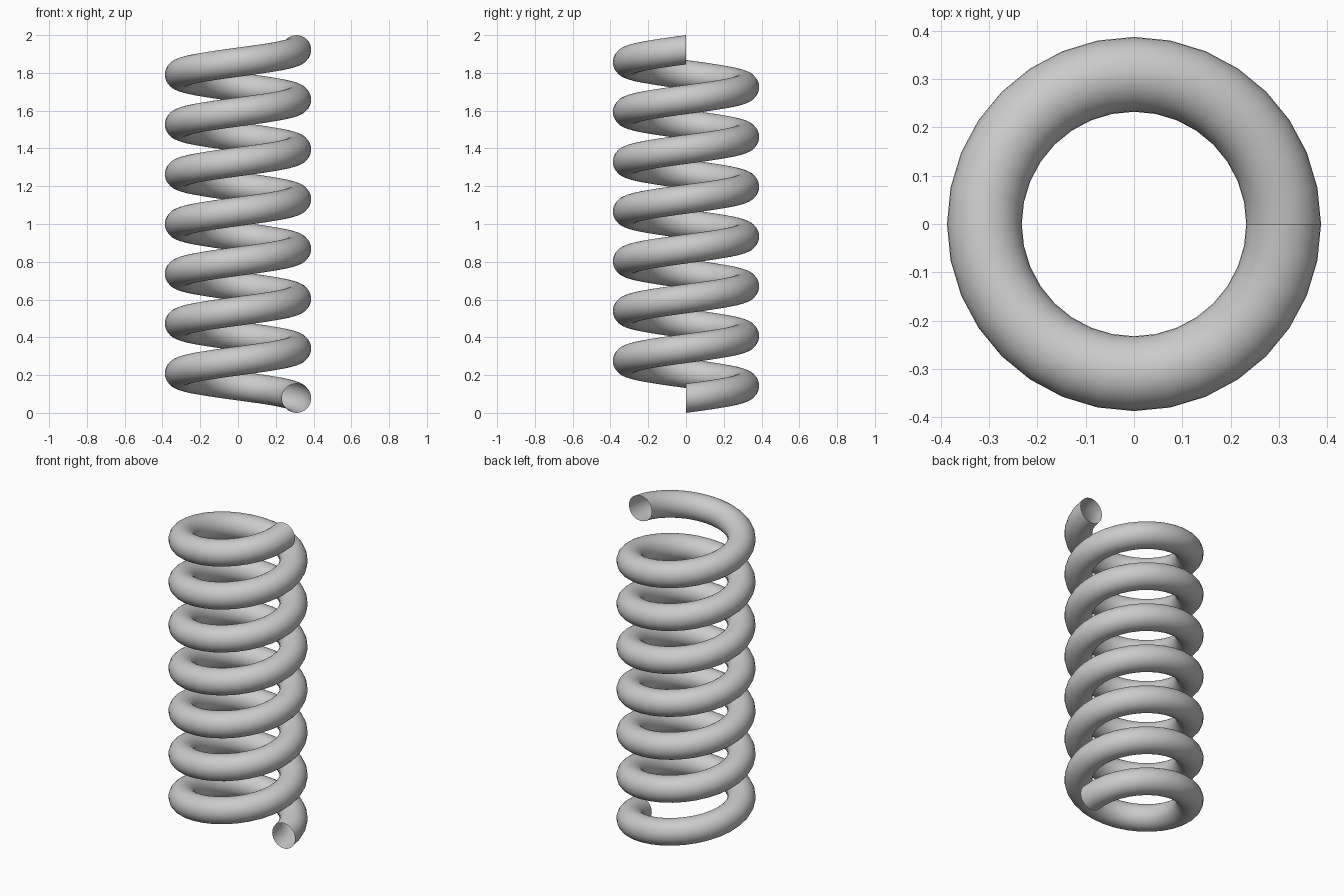
import bpy, bmesh
from math import sin, cos, tau

if "Cube" in bpy.data.objects:
    bpy.data.objects.remove(bpy.data.objects["Cube"])

COIL_R, WIRE_R = 0.31, 0.0775
TURNS, STEPS, SIDES = 7, 32, 32
RISE = 2 - 2 * WIRE_R

# Coil spring: an upright circle swept up a right-handed helix, ends left open
bm = bmesh.new()
rings = []
for i in range(TURNS * STEPS + 1):
    t = tau * i / STEPS
    z = WIRE_R + RISE * i / (TURNS * STEPS)
    ring = []
    for j in range(SIDES):
        a = tau * j / SIDES
        d = COIL_R + WIRE_R * cos(a)
        ring.append(bm.verts.new((d * cos(t), d * sin(t), z + WIRE_R * sin(a))))
    rings.append(ring)

# Skin between neighbouring rings
for lower, upper in zip(rings, rings[1:]):
    for j in range(SIDES):
        k = (j + 1) % SIDES
        face = bm.faces.new((lower[j], upper[j], upper[k], lower[k]))
        face.smooth = True

mesh = bpy.data.meshes.new("coil_spring")
bm.to_mesh(mesh)
bm.free()
bpy.context.collection.objects.link(bpy.data.objects.new("coil_spring", mesh))
